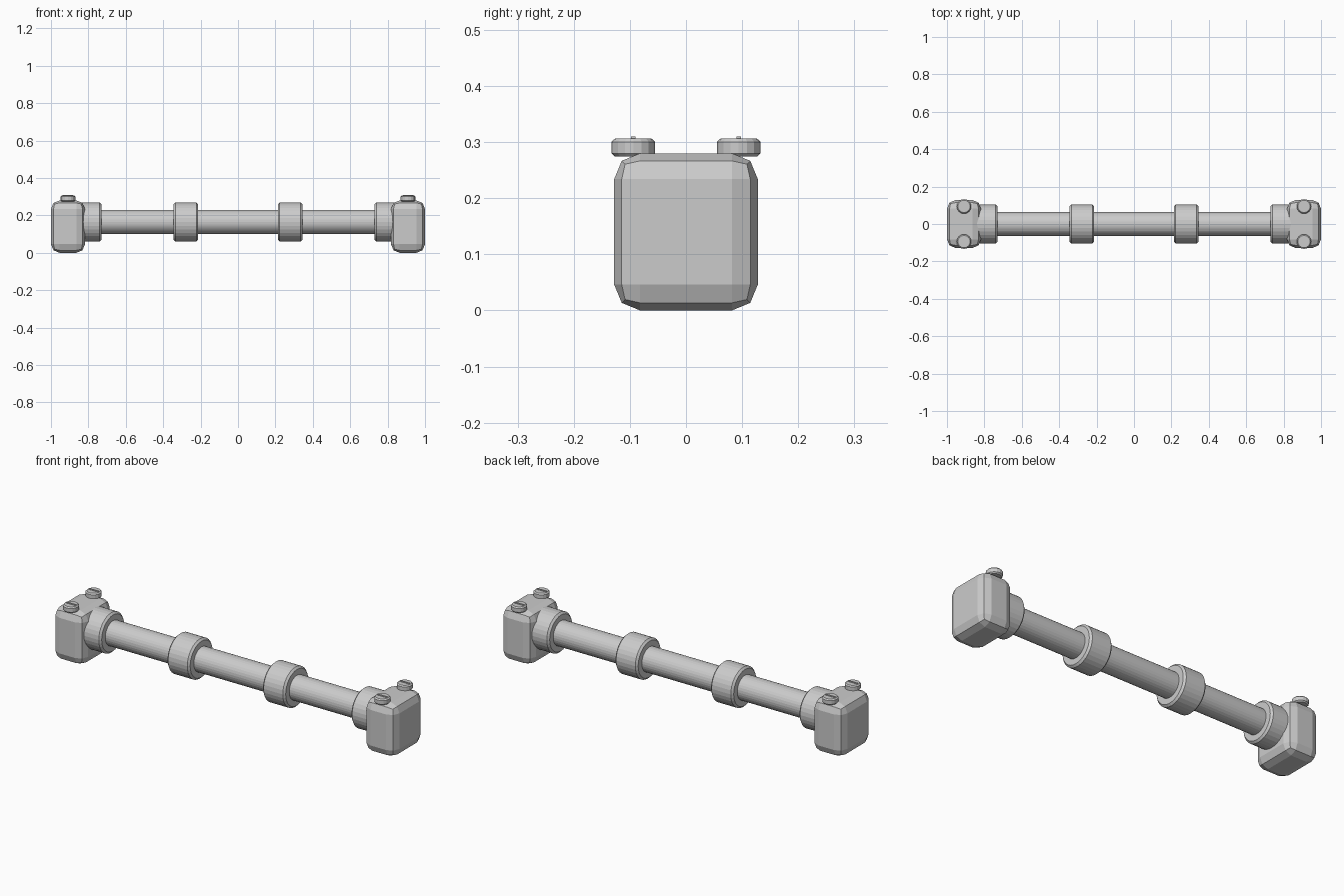
import bpy
from math import pi

if "Cube" in bpy.data.objects:
    bpy.data.objects.remove(bpy.data.objects["Cube"])

AXIS_Z = 0.165


def bevel(ob, width, segments):
    m = ob.modifiers.new("bevel", 'BEVEL')
    m.width = width
    m.segments = segments
    m.limit_method = 'ANGLE'
    m.angle_limit = pi / 4


def box(name, loc, size, width=0, segments=1):
    bpy.ops.mesh.primitive_cube_add(size=1, location=loc)
    ob = bpy.context.object
    ob.name = name
    ob.scale = size
    bpy.ops.object.transform_apply(location=False, rotation=False, scale=True)
    if width:
        bevel(ob, width, segments)
    return ob


def cylinder(name, loc, radius, depth, sides, along_x=False, width=0, segments=1):
    bpy.ops.mesh.primitive_cylinder_add(
        vertices=sides, radius=radius, depth=depth, location=loc,
        rotation=(0, pi / 2 if along_x else 0, 0))
    ob = bpy.context.object
    ob.name = name
    if width:
        bevel(ob, width, segments)
    return ob


# Long central bar
cylinder("bar", (0, 0, AXIS_Z), 0.065, 1.72, 32, along_x=True)

for side, s in (("left", -1), ("right", 1)):
    # Rounded end block
    box(f"{side}_end_block", (s * 0.909, 0, 0.14), (0.182, 0.256, 0.28), 0.046, 2)
    # Collar against the block and ring along the bar
    cylinder(f"{side}_collar", (s * 0.795, 0, AXIS_Z), 0.105, 0.13, 32, True, 0.01)
    cylinder(f"{side}_ring", (s * 0.279, 0, AXIS_Z), 0.105, 0.132, 32, True, 0.01)
    # Screws with a raised drive bar
    for end, t in (("front", -1), ("back", 1)):
        x, y = s * 0.909, t * 0.094
        cylinder(f"{side}_{end}_screw", (x, y, 0.29), 0.039, 0.032, 16, False, 0.006)
        box(f"{side}_{end}_screw_slot", (x, y, 0.3055), (0.056, 0.008, 0.009))
